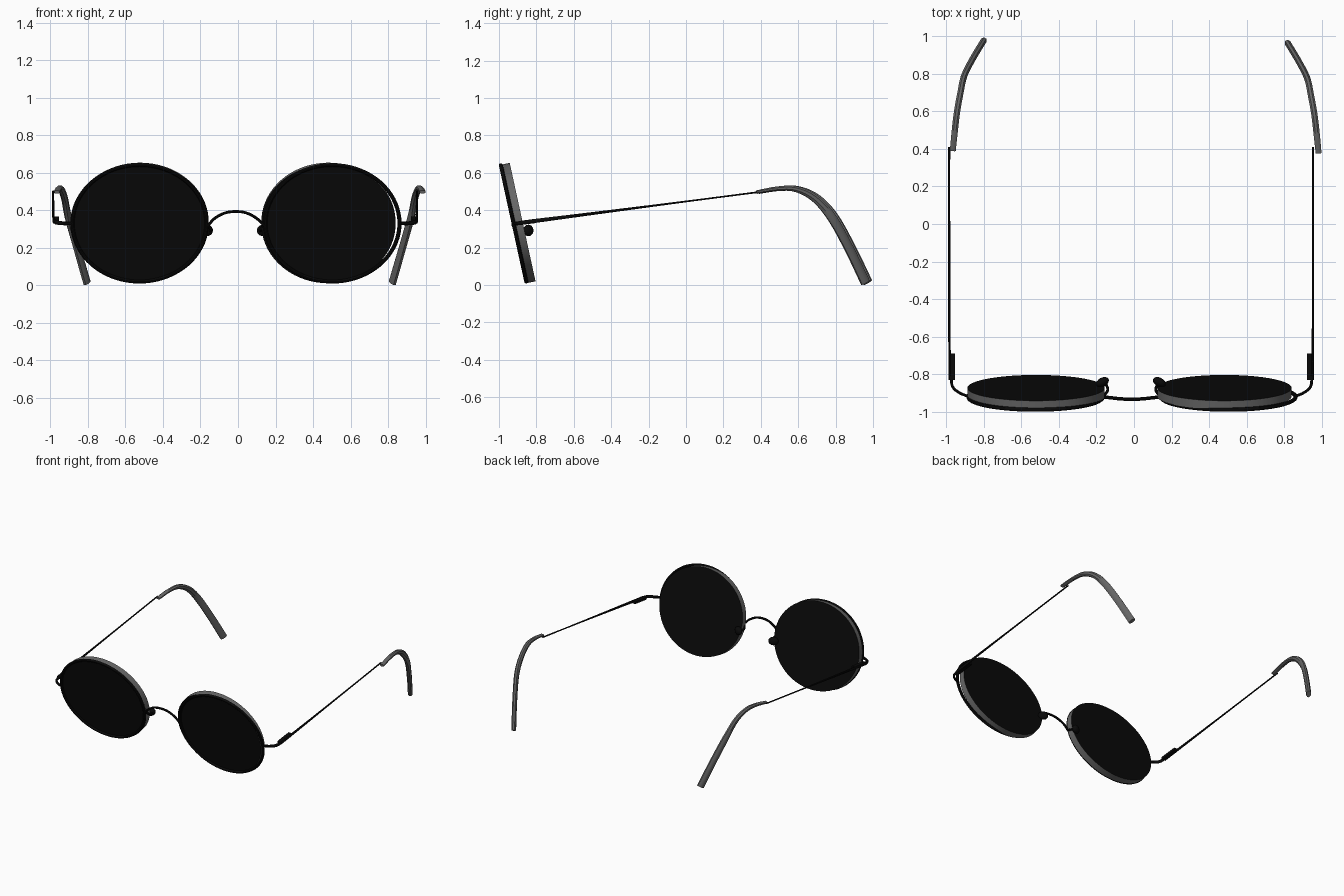
import bpy, bmesh, math
from mathutils import Vector

cube = bpy.data.objects.get("Cube")
if cube:
    bpy.data.objects.remove(cube)


def material(name, value):
    mat = bpy.data.materials.new(name)
    mat.use_nodes = True
    colour = (value, value, value, 1)
    mat.diffuse_color = colour
    mat.node_tree.nodes["Principled BSDF"].inputs["Base Color"].default_value = colour
    return mat


BLACK = material("black", 0.003)
GREY = material("grey", 0.13)
TILT = math.radians(12.3)


def finish(obj, name, *mats):
    obj.name = name
    obj.data.materials.clear()
    for mat in mats:
        obj.data.materials.append(mat)
    bpy.ops.object.select_all(action="DESELECT")
    obj.select_set(True)
    bpy.context.view_layer.objects.active = obj
    bpy.ops.object.shade_smooth_by_angle(angle=math.radians(35))
    return obj


def smooth_path(keys, steps):
    """Catmull-Rom through keys of (x, y, z, half width, half height)."""
    keys = [Vector(k) for k in keys]
    pts = [keys[0] * 2 - keys[1]] + keys + [keys[-1] * 2 - keys[-2]]
    out = []
    for a, b, c, d in zip(pts, pts[1:], pts[2:], pts[3:]):
        for i in range(steps):
            t = i / steps
            out.append(0.5 * (2 * b + (c - a) * t + (2 * a - 5 * b + 4 * c - d) * t ** 2
                              + (3 * b - a - 3 * c + d) * t ** 3))
    return out + [keys[-1]]


def sweep(name, keys, mat, sides=8, steps=6):
    """Run an oval section of changing size along a smooth path."""
    path = smooth_path(keys, steps)
    centres = [Vector(p[:3]) for p in path]
    bm = bmesh.new()
    rings = []
    for i, p in enumerate(path):
        along = (centres[min(i + 1, len(path) - 1)] - centres[max(i - 1, 0)]).normalized()
        side = along.cross(Vector((0, 0, 1))).normalized()
        up = side.cross(along)
        ring = []
        for k in range(sides):
            a = math.tau * (k + 0.5) / sides
            ring.append(bm.verts.new(centres[i] + side * p[3] * math.cos(a) + up * p[4] * math.sin(a)))
        rings.append(ring)
    for r, s in zip(rings, rings[1:]):
        for k in range(sides):
            n = (k + 1) % sides
            bm.faces.new((r[k], r[n], s[n], s[k]))
    bm.faces.new(rings[0])
    bm.faces.new(rings[-1])
    bmesh.ops.recalc_face_normals(bm, faces=bm.faces)
    mesh = bpy.data.meshes.new(name)
    bm.to_mesh(mesh)
    bm.free()
    obj = bpy.data.objects.new(name, mesh)
    bpy.context.collection.objects.link(obj)
    return finish(obj, name, mat)


def placed(keys, sign, axis, shift=0):
    """Mirror keys drawn for the right side about x = axis when sign is 1."""
    if sign < 0:
        return keys
    return [(2 * axis - x, y + shift, z, w, h) for x, y, z, w, h in keys]


# Right-side paths: (x, y, z, half width, half height)
ENDPIECE = [(-0.88, -0.92, 0.33, .008, .010), (-0.93, -0.90, 0.33, .008, .011),
            (-0.968, -0.865, 0.335, .008, .012), (-0.975, -0.80, 0.343, .009, .012)]
ARM = [(-0.982, -0.83, 0.34, .007, .012), (-0.984, -0.55, 0.376, .007, .009),
       (-0.985, 0.0, 0.447, .006, .005), (-0.985, 0.41, 0.50, .006, .005)]
HINGE = [(-0.965, -0.83, 0.34, .017, .013), (-0.965, -0.69, 0.357, .017, .012)]
TIP = [(-0.966, 0.39, 0.497, .017, .010), (-0.955, 0.50, 0.515, .018, .013),
       (-0.943, 0.60, 0.513, .018, .017), (-0.925, 0.70, 0.465, .018, .022),
       (-0.905, 0.79, 0.365, .018, .026), (-0.86, 0.88, 0.205, .018, .027),
       (-0.805, 0.972, 0.014, .018, .028)]

for label, sign, rim_x, lens_x, lens_r in (("right", -1, -0.525, -0.522, 0.366),
                                           ("left", 1, 0.503, 0.482, 0.358)):
    # Rim
    bpy.ops.mesh.primitive_torus_add(major_segments=72, minor_segments=10, major_radius=0.358,
                                     minor_radius=0.011, location=(rim_x, -0.922, 0.33),
                                     rotation=(math.pi / 2 + TILT, 0, 0))
    rim = bpy.context.object
    rim.scale.y = 0.89
    finish(rim, label + "_rim", BLACK)

    # Lens: black faces, grey edge
    bpy.ops.mesh.primitive_cylinder_add(vertices=72, radius=lens_r, depth=0.046,
                                        location=(lens_x, -0.896, 0.332),
                                        rotation=(math.pi / 2 + TILT, 0, 0))
    lens = bpy.context.object
    lens.scale.y = 0.324 / lens_r
    finish(lens, label + "_lens", BLACK, GREY)
    for face in lens.data.polygons:
        face.material_index = 0 if abs(face.normal.z) > 0.5 else 1

    # Nose pad and its short wire
    pad_x = -0.168 if sign < 0 else 0.135
    bpy.ops.mesh.primitive_uv_sphere_add(segments=16, ring_count=10, radius=1,
                                         location=(pad_x, -0.843, 0.292),
                                         rotation=(0, 0, -sign * 0.5))
    pad = bpy.context.object
    pad.scale = (0.037, 0.024, 0.031)
    finish(pad, label + "_nose_pad", BLACK)
    wire = [(-0.160, -0.915, 0.315, .008, .008), (-0.140, -0.885, 0.295, .008, .008),
            (-0.150, -0.850, 0.290, .008, .008)]
    sweep(label + "_pad_wire", placed(wire, sign, -0.012), BLACK)

    # Endpiece, hinge, arm and ear tip
    sweep(label + "_endpiece", placed(ENDPIECE, sign, -0.013), BLACK)
    sweep(label + "_hinge", placed(HINGE, sign, -0.015), BLACK, sides=4, steps=1)
    sweep(label + "_arm", placed(ARM, sign, -0.015), BLACK)
    sweep(label + "_ear_tip", placed(TIP, sign, 0.009, -0.013), GREY)

# Bridge
BRIDGE = [(-0.162, -0.922, 0.315, .010, .008), (-0.125, -0.926, 0.356, .010, .008),
          (-0.07, -0.932, 0.385, .010, .008), (-0.012, -0.934, 0.393, .010, .008),
          (0.046, -0.932, 0.385, .010, .008), (0.10, -0.926, 0.356, .010, .008),
          (0.142, -0.922, 0.315, .010, .008)]
sweep("bridge", BRIDGE, BLACK)
